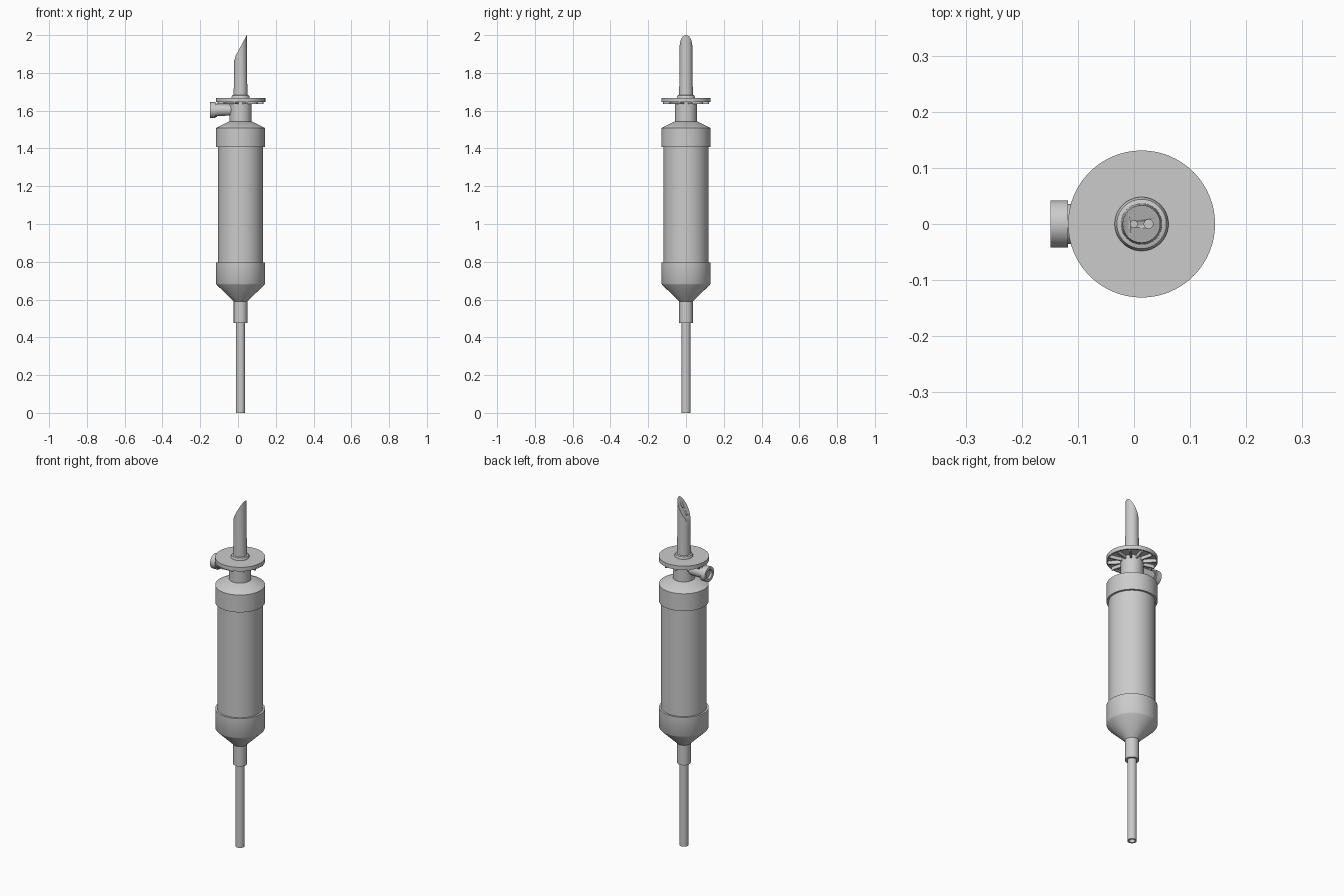
import bpy
import bmesh
import math
from mathutils import Matrix, Vector

if "Cube" in bpy.data.objects:
    bpy.data.objects.remove(bpy.data.objects["Cube"], do_unlink=True)

AXIS_X = 0.0135      # the chamber axis, offset by the side port
PORT_Z = 1.603
SIDES = 64

grey = bpy.data.materials.new("plain grey")
grey.use_nodes = True
grey.diffuse_color = (0.6, 0.6, 0.6, 1)
grey.node_tree.nodes["Principled BSDF"].inputs["Base Color"].default_value = (0.6, 0.6, 0.6, 1)


def finish(name, bm):
    """Turn a bmesh into a smooth-shaded grey object."""
    bmesh.ops.recalc_face_normals(bm, faces=bm.faces)
    mesh = bpy.data.meshes.new(name)
    bm.to_mesh(mesh)
    bm.free()
    mesh.materials.append(grey)
    obj = bpy.data.objects.new(name, mesh)
    bpy.context.collection.objects.link(obj)
    bpy.ops.object.select_all(action="DESELECT")
    obj.select_set(True)
    bpy.context.view_layer.objects.active = obj
    bpy.ops.object.shade_smooth_by_angle(angle=math.radians(30))
    return obj


def revolve(profile, place):
    """Spin (radius, height) points around z, then place the result."""
    bm = bmesh.new()
    verts = [bm.verts.new((r, 0, z)) for r, z in profile]
    edges = [bm.edges.new(pair) for pair in zip(verts, verts[1:])]
    bmesh.ops.spin(bm, geom=verts + edges, axis=(0, 0, 1), cent=(0, 0, 0),
                   angle=math.tau, steps=SIDES, use_merge=True)
    bmesh.ops.remove_doubles(bm, verts=bm.verts, dist=1e-5)
    bm.transform(place)
    return bm


upright = Matrix.Translation((AXIS_X, 0, 0))
sideways = Matrix.Translation((0, 0, PORT_Z)) @ Matrix.Rotation(-math.pi / 2, 4, "Y")

# Parts standing on the main axis, bottom to top
parts = {
    "outlet_tube": [(0, 0.3), (0.016, 0.3), (0.016, 0), (0.024, 0), (0.024, 0.5), (0, 0.5)],
    "tube_socket": [(0, 0.475), (0.036, 0.475), (0.036, 0.6), (0, 0.6)],
    "lower_cap": [(0, 0.59), (0.036, 0.59), (0.126, 0.678), (0.13, 0.685),
                  (0.13, 0.795), (0, 0.795)],
    "chamber_body": [(0, 0.78), (0.119, 0.78), (0.119, 1.42), (0, 1.42)],
    "upper_cap": [(0, 1.408), (0.13, 1.408), (0.13, 1.508), (0.06, 1.543), (0, 1.543)],
    "neck": [(0, 1.53), (0.058, 1.53), (0.058, 1.655), (0, 1.655)],
    "finger_flange": [(0, 1.653), (0.123, 1.653), (0.123, 1.645), (0.131, 1.645),
                      (0.131, 1.668), (0, 1.668)],
    "spike_collar": [(0, 1.66), (0.048, 1.66), (0.048, 1.672), (0.044, 1.681),
                     (0.036, 1.684), (0, 1.684)],
}
for name, profile in parts.items():
    finish(name, revolve(profile, upright))

# Radial ribs under the flange
bm = bmesh.new()
for i in range(12):
    spoke = bmesh.ops.create_cube(bm, size=1)["verts"]
    bmesh.ops.transform(bm, verts=spoke, matrix=upright
                        @ Matrix.Rotation(math.tau * (i + 0.5) / 12, 4, "Z")
                        @ Matrix.Translation((0.085, 0, 1.645))
                        @ Matrix.Diagonal((0.08, 0.008, 0.022, 1)))
finish("flange_ribs", bm)

# Side port pointing to -x, with a recessed end
finish("port_stem", revolve([(0, -0.01), (0.028, -0.01), (0.031, 0.11), (0.036, 0.11),
                             (0.036, 0.122), (0, 0.122)], sideways))
finish("port_cap", revolve([(0, 0.118), (0.042, 0.118), (0.042, 0.149), (0.026, 0.149),
                            (0.026, 0.135), (0, 0.135)], sideways))

# Piercing spike: tapered shaft cut by a slanted plane and a softer heel plane
bm = revolve([(0, 1.67), (0.037, 1.67), (0.034, 1.81), (0.033, 2.06), (0, 2.06)], upright)
for point, slope in (((AXIS_X + 0.033, 0, 2.0), 1.85), ((AXIS_X - 0.027, 0, 1.886), 3.2)):
    cut = bmesh.ops.bisect_plane(bm, geom=bm.verts[:] + bm.edges[:] + bm.faces[:],
                                 plane_co=point, plane_no=Vector((-slope, 0, 1)).normalized(),
                                 clear_outer=True)
    rim = [e for e in cut["geom_cut"] if isinstance(e, bmesh.types.BMEdge)]
    bmesh.ops.holes_fill(bm, edges=rim)
spike = finish("spike", bm)

# Two channels bored down into the slanted face
for x, radius in ((0.0, 0.006), (0.026, 0.008)):
    bm = bmesh.new()
    bmesh.ops.create_cone(bm, cap_ends=True, segments=24, radius1=radius, radius2=radius,
                          depth=0.4, matrix=Matrix.Translation((x, 0, 1.95)))
    cutter = finish("channel_cutter", bm)
    cutter.hide_render = True
    bore = spike.modifiers.new("channel", "BOOLEAN")
    bore.operation = "DIFFERENCE"
    bore.solver = "EXACT"
    bore.object = cutter
    bpy.context.view_layer.objects.active = spike
    bpy.ops.object.modifier_apply(modifier=bore.name)
    bpy.data.objects.remove(cutter, do_unlink=True)
